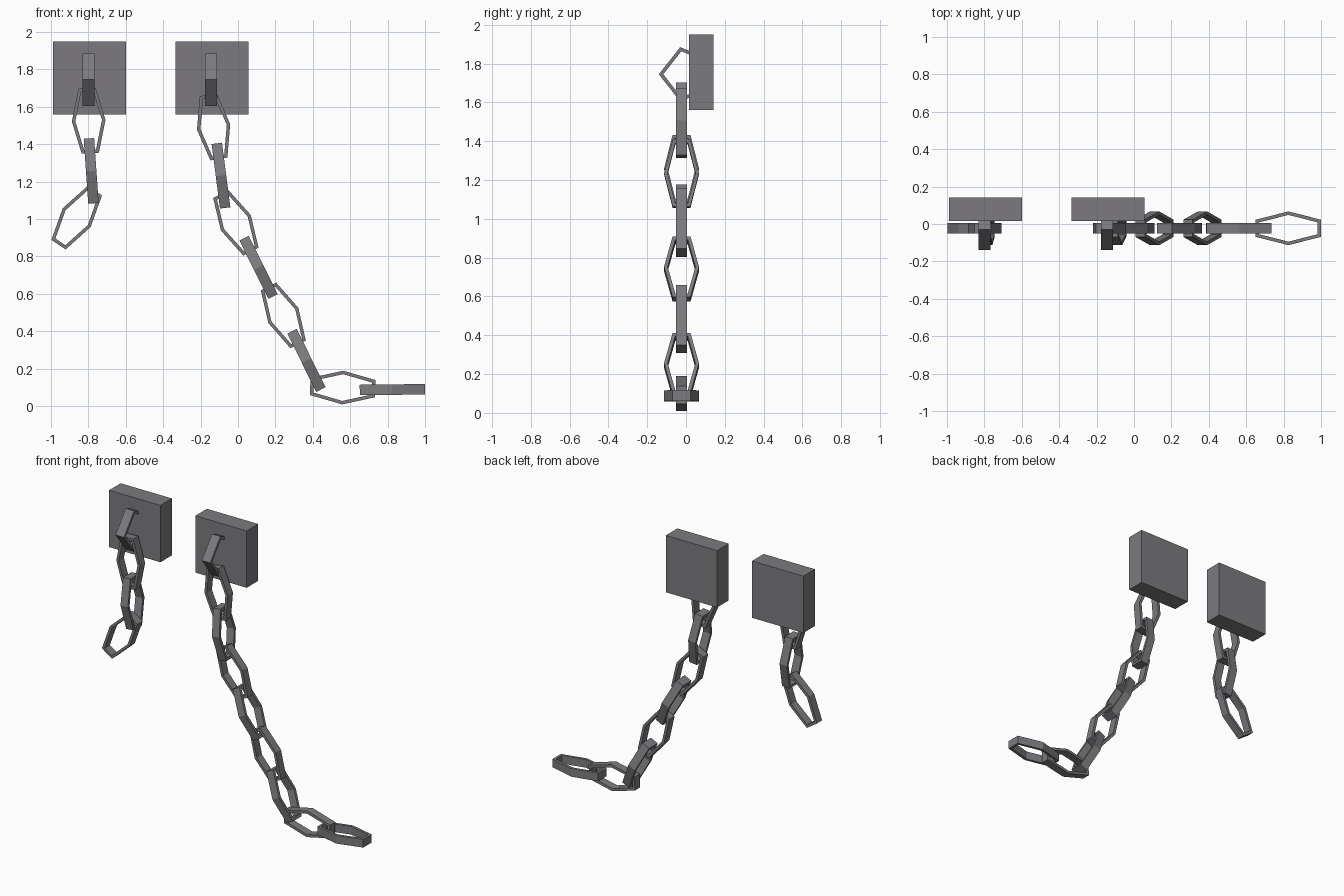
import bpy, bmesh
from mathutils import Vector

if "Cube" in bpy.data.objects:
    bpy.data.objects.remove(bpy.data.objects["Cube"])

iron = bpy.data.materials.new("dark iron grey")
iron.diffuse_color = (0.20, 0.195, 0.21, 1)
iron.use_nodes = True
iron.node_tree.nodes["Principled BSDF"].inputs["Base Color"].default_value = iron.diffuse_color

WALL = 0.018      # thickness of the bent strip
BAND = 0.056      # width of the strip
Y0 = -0.023       # plane the chains hang in


def add(name, bm):
    bmesh.ops.recalc_face_normals(bm, faces=bm.faces)
    me = bpy.data.meshes.new(name)
    bm.to_mesh(me)
    bm.free()
    me.materials.append(iron)
    ob = bpy.data.objects.new(name, me)
    bpy.context.collection.objects.link(ob)


def inset(pts, d):
    """Offset a convex clockwise/counter-clockwise 2D loop inward by d."""
    mid = sum((Vector(p) for p in pts), Vector((0, 0))) / len(pts)
    out = []
    for i, p in enumerate(pts):
        p = Vector(p)
        ns = []
        for a, b in ((Vector(pts[i - 1]), p), (p, Vector(pts[(i + 1) % len(pts)]))):
            e = (b - a).normalized()
            n = Vector((-e.y, e.x))
            ns.append(n if n.dot(mid - p) > 0 else -n)
        m = (ns[0] + ns[1]).normalized()
        out.append(p + m * d / m.dot(ns[0]))
    return out


def ring(name, pts, centre, u, v, band=BAND):
    """Closed flat-sided strip following a 2D loop in the u, v plane."""
    w = u.cross(v).normalized() * band / 2
    bm = bmesh.new()
    loops = [[bm.verts.new(centre + u * p[0] + v * p[1] + w * s) for p in loop]
             for loop, s in ((pts, 1), (pts, -1), (inset(pts, WALL), -1), (inset(pts, WALL), 1))]
    n = len(pts)
    for k in range(4):
        a, b = loops[k], loops[(k + 1) % 4]
        for i in range(n):
            j = (i + 1) % n
            bm.faces.new((a[i], a[j], b[j], b[i]))
    add(name, bm)


HEX = [(0.174, 0.046), (0, 0.09), (-0.174, 0.046), (-0.174, -0.046), (0, -0.09), (0.174, -0.046)]
HOOK = [(0.07, 0.1), (-0.03, 0.14), (-0.14, 0), (-0.03, -0.14), (0.07, -0.1)]
Y, Z = Vector((0, 1, 0)), Vector((0, 0, 1))


def chain(side, plate_x, hook_x, links):
    # wall plate
    bm = bmesh.new()
    bmesh.ops.create_cube(bm, size=1)
    for vert in bm.verts:
        c = vert.co
        vert.co = (plate_x + c.x * 0.39, 0.0785 + c.y * 0.125, 1.755 + c.z * 0.39)
    add(side + "_wall_plate", bm)
    # staple sunk into the plate
    ring(side + "_staple", HOOK, Vector((hook_x, 0, 1.745)), Y, Z, 0.064)
    # links, alternately facing front and turned edge-on
    for i, (x1, z1, x2, z2) in enumerate(links):
        a, b = Vector((x1, Y0, z1)), Vector((x2, Y0, z2))
        u = (b - a).normalized()
        v = Y if i % 2 else u.cross(Y)
        ring(f"{side}_link_{i + 1}", HEX, (a + b) / 2, u, v)


# end points (x, z, x, z) of each link
chain("left", -0.795, -0.80, [
    (-0.807, 1.697, -0.79, 1.355),
    (-0.797, 1.43, -0.773, 1.085),
    (-0.77, 1.145, -0.955, 0.87)])
chain("right", -0.14, -0.145, [
    (-0.158, 1.66, -0.103, 1.325),
    (-0.113, 1.402, -0.069, 1.062),
    (-0.09, 1.13, 0.067, 0.83),
    (0.035, 0.893, 0.185, 0.59),
    (0.165, 0.636, 0.32, 0.333),
    (0.29, 0.398, 0.442, 0.09),
    (0.386, 0.105, 0.734, 0.093),
    (0.651, 0.086, 0.999, 0.09)])
